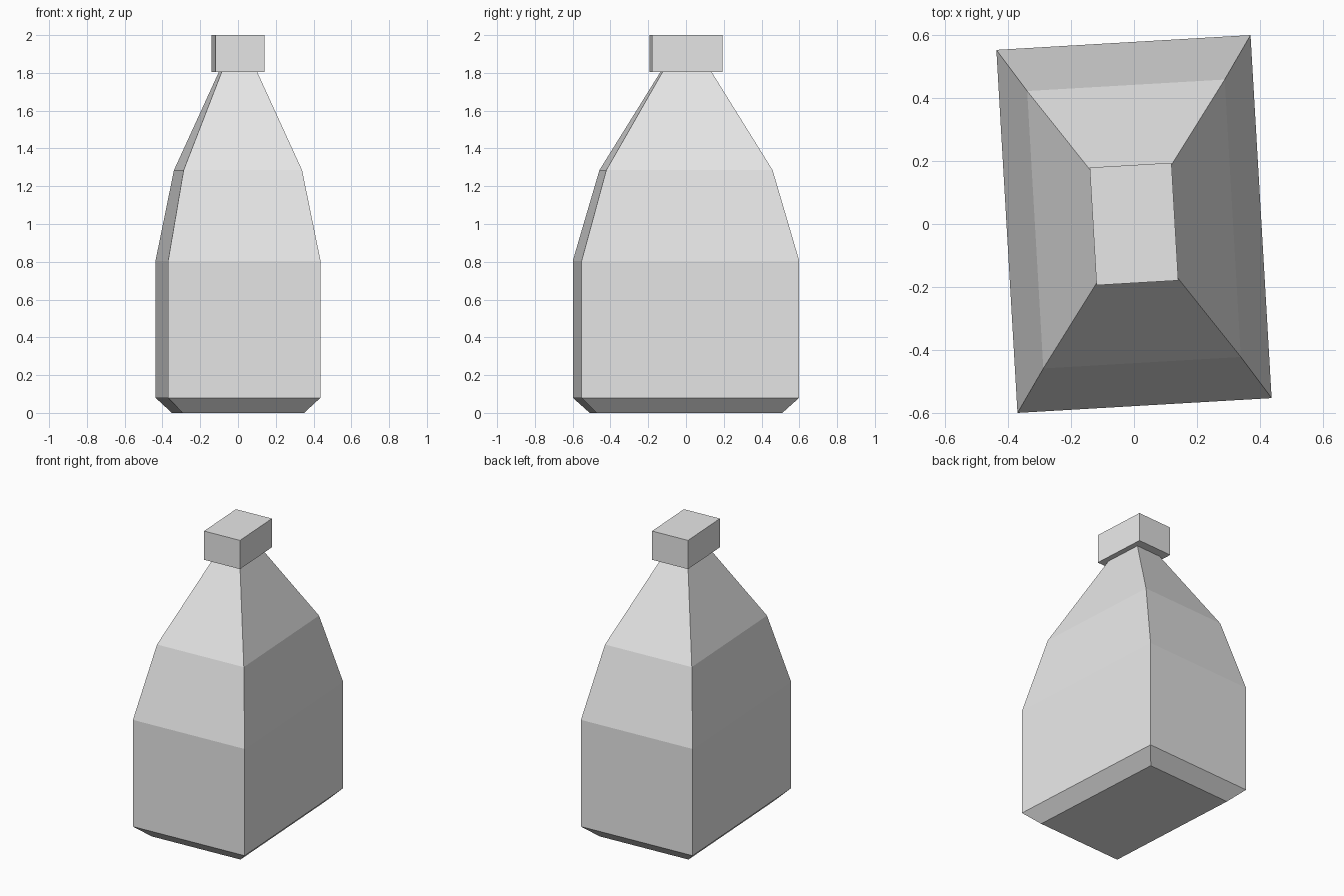
import bpy
import bmesh
import math

cube = bpy.data.objects.get("Cube")
if cube:
    bpy.data.objects.remove(cube, do_unlink=True)

TURN = math.radians(3.33)

grey = bpy.data.materials.new("light_grey")
grey.use_nodes = True
colour = (0.8, 0.8, 0.8, 1.0)
grey.diffuse_color = colour
grey.node_tree.nodes["Principled BSDF"].inputs["Base Color"].default_value = colour


def rectangular_loft(name, sections):
    """Join stacked rectangles, each given as (half width, half depth, height)."""
    bm = bmesh.new()
    rings = []
    for w, d, z in sections:
        corners = ((-w, -d), (w, -d), (w, d), (-w, d))
        rings.append([bm.verts.new((x, y, z)) for x, y in corners])
    for low, high in zip(rings, rings[1:]):
        for i in range(4):
            j = (i + 1) % 4
            bm.faces.new((low[i], low[j], high[j], high[i]))
    bm.faces.new(rings[0][::-1])
    bm.faces.new(rings[-1])
    mesh = bpy.data.meshes.new(name)
    bm.to_mesh(mesh)
    bm.free()
    mesh.materials.append(grey)
    obj = bpy.data.objects.new(name, mesh)
    obj.rotation_euler.z = TURN
    bpy.context.collection.objects.link(obj)
    return obj


# Bottle body: chamfered foot, straight wall, two shoulder slopes
rectangular_loft("bottle_body", [
    (0.322, 0.492, 0.0),
    (0.404, 0.577, 0.08),
    (0.404, 0.577, 0.805),
    (0.314, 0.441, 1.285),
    (0.094, 0.13, 1.805),
])

# Overhanging cap
rectangular_loft("bottle_cap", [(0.13, 0.187, 1.805), (0.13, 0.187, 2.0)])
